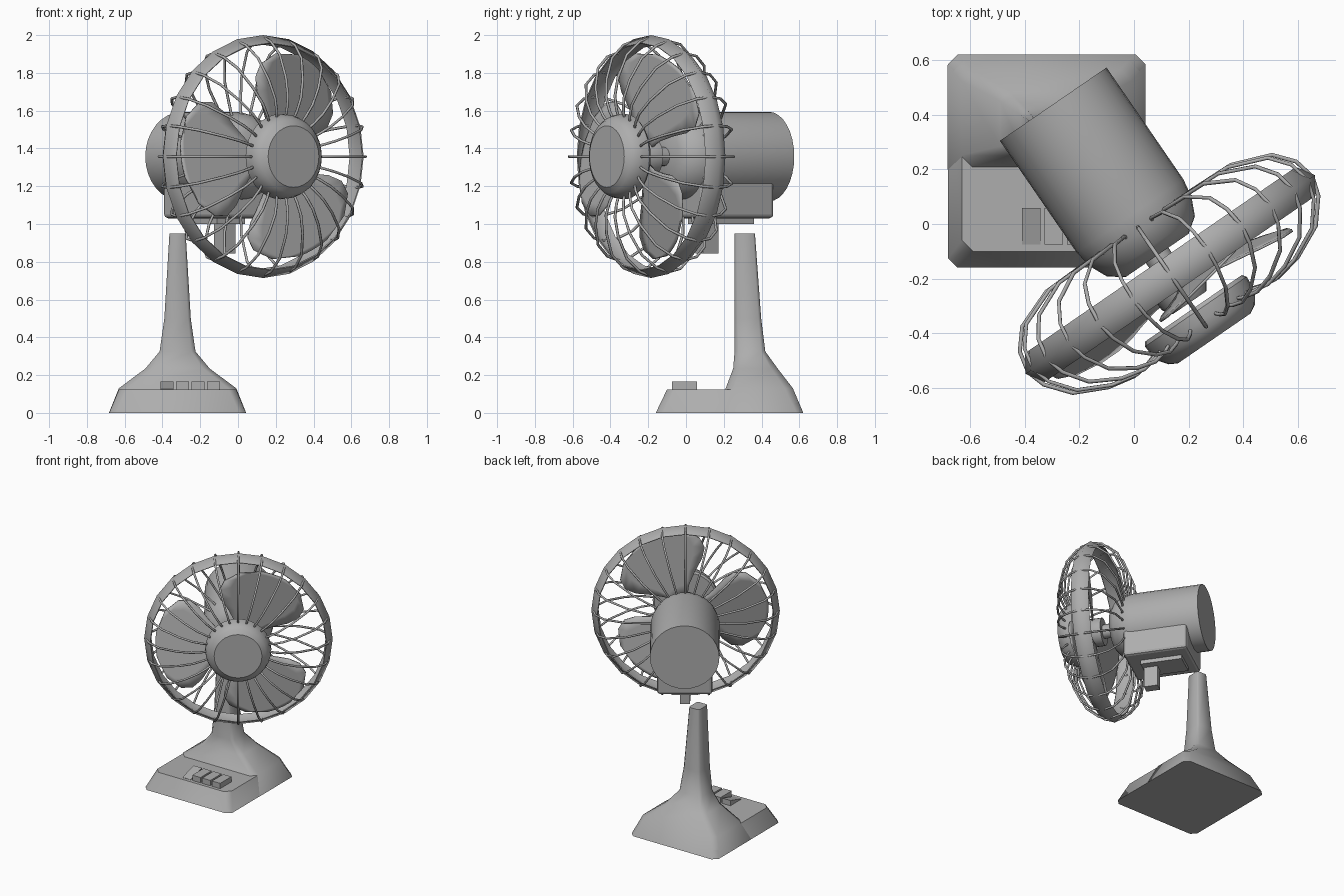
import bpy, bmesh, math
from mathutils import Matrix, Vector

if "Cube" in bpy.data.objects:
    bpy.data.objects.remove(bpy.data.objects["Cube"])

grey = bpy.data.materials.new("plain_grey")
grey.diffuse_color = (0.42, 0.42, 0.42, 1)
grey.use_nodes = True
grey.node_tree.nodes["Principled BSDF"].inputs["Base Color"].default_value = grey.diffuse_color

# The head is built facing -y around its axis, then turned and lifted
HEAD = Matrix.Translation((0.133, -0.185, 1.357)) @ Matrix.Rotation(math.radians(34.5), 4, 'Z')


def finish(name, bm, matrix=None, smooth=None):
    bmesh.ops.recalc_face_normals(bm, faces=bm.faces)
    me = bpy.data.meshes.new(name)
    bm.to_mesh(me)
    bm.free()
    ob = bpy.data.objects.new(name, me)
    bpy.context.collection.objects.link(ob)
    me.materials.append(grey)
    if matrix:
        ob.matrix_world = matrix
    if smooth:
        bpy.ops.object.select_all(action='DESELECT')
        ob.select_set(True)
        bpy.context.view_layer.objects.active = ob
        bpy.ops.object.shade_smooth_by_angle(angle=math.radians(smooth))
    return ob


def bridge(bm, loops, caps=True, closed=False):
    """Skin a series of equal-length point rings."""
    rings = [[bm.verts.new(p) for p in loop] for loop in loops]
    pairs = list(zip(rings, rings[1:])) + ([(rings[-1], rings[0])] if closed else [])
    for a, b in pairs:
        for i in range(len(a)):
            j = (i + 1) % len(a)
            bm.faces.new((a[i], a[j], b[j], b[i]))
    if caps and not closed:
        bm.faces.new(rings[0])
        bm.faces.new(rings[-1])


def turned(name, profile, n, smooth, closed=False):
    """Revolve (radius, forward) points around the head axis."""
    bm = bmesh.new()
    loops = [[(r * math.cos(2 * math.pi * i / n), -f, r * math.sin(2 * math.pi * i / n))
              for i in range(n)] for r, f in profile]
    bridge(bm, loops, closed=closed)
    return finish(name, bm, HEAD, smooth)


def box(name, lo, hi, matrix=None, bevel=0):
    bm = bmesh.new()
    lo, hi = Vector(lo), Vector(hi)
    bmesh.ops.create_cube(bm, size=1)
    for v in bm.verts:
        v.co = (lo + hi) / 2 + Vector(a * b for a, b in zip(v.co, hi - lo))
    if bevel:
        bmesh.ops.bevel(bm, geom=list(bm.edges), offset=bevel, segments=2,
                        affect='EDGES', profile=0.5)
    return finish(name, bm, matrix)


def section(z, hx, y0, y1, c, cx=-0.32):
    """Rectangle with cut corners."""
    return [(cx - hx + c, y0, z), (cx + hx - c, y0, z), (cx + hx, y0 + c, z), (cx + hx, y1 - c, z),
            (cx + hx - c, y1, z), (cx - hx + c, y1, z), (cx - hx, y1 - c, z), (cx - hx, y0 + c, z)]


# Base plinth
bm = bmesh.new()
bridge(bm, [section(0, 0.362, -0.16, 0.62, 0.035), section(0.125, 0.31, -0.10, 0.565, 0.04)])
finish("base", bm, smooth=55)

# Flared column growing out of the rear of the base
bm = bmesh.new()
bridge(bm, [section(*s) for s in (
    (0.0, 0.363, 0.16, 0.621, 0.04), (0.13, 0.311, 0.21, 0.566, 0.042),
    (0.235, 0.17, 0.25, 0.485, 0.035), (0.325, 0.095, 0.257, 0.42, 0.022),
    (0.5, 0.07, 0.258, 0.398, 0.015), (0.95, 0.043, 0.258, 0.365, 0.01))])
finish("column", bm, smooth=60)

# Push buttons
for i in range(4):
    x = -0.41 + i * 0.082
    b = box(f"button_{i + 1}", (x, -0.075, 0.115), (x + 0.068, 0.058, 0.165))
    if i == 0:  # the pressed one slopes down to the front
        for v in b.data.vertices:
            if v.co.z > 0.14 and v.co.y < 0:
                v.co.z = 0.127

# Motor housing with rounded front
turned("motor_housing", [(0.237, -0.757), (0.237, -0.26), (0.225, -0.19), (0.195, -0.125),
                         (0.14, -0.085)], 32, 40)

# Motor bracket, ledge and tilt tab below the housing
box("motor_bracket", (-0.188, 0.20, -0.327), (0.188, 0.665, -0.10), HEAD, 0.02)
box("bracket_ledge", (-0.09, 0.30, -0.357), (0.09, 0.60, -0.31), HEAD)
box("tilt_tab", (-0.035, 0.31, -0.512), (0.035, 0.41, -0.31), HEAD)

# Front cap, motor shaft and blade hub
turned("front_cap", [(0.215, 0.15), (0.226, 0.165), (0.223, 0.205), (0.212, 0.24), (0.192, 0.267),
                     (0.165, 0.282), (0.163, 0.284)], 32, 34)
turned("motor_shaft", [(0.05, -0.1), (0.05, 0.02)], 16, 40)
turned("blade_hub", [(0.10, -0.01), (0.10, 0.09), (0.075, 0.125)], 24, 40)

# Guard band with a crowned outer face
turned("guard_band", [(0.602, -0.064), (0.643, 0.0), (0.602, 0.064), (0.597, 0.06),
                      (0.632, 0.0), (0.597, -0.06)], 24, 75, closed=True)

# Wire guard: one bent wire repeated around the axis
WIRE = [(0.19, 0.17), (0.20, 0.205), (0.25, 0.222), (0.32, 0.232), (0.42, 0.212), (0.54, 0.155),
        (0.61, 0.07), (0.632, 0), (0.614, -0.08), (0.555, -0.15), (0.41, -0.205),
        (0.235, -0.21), (0.19, -0.19), (0.185, -0.15)]
cu = bpy.data.curves.new("wire_guard", 'CURVE')
cu.dimensions = '3D'
cu.bevel_depth = 0.0075
cu.bevel_resolution = 1
cu.use_fill_caps = True
N = 24
for k in range(N):
    a = 2 * math.pi * k / N
    sp = cu.splines.new('POLY')
    sp.points.add(len(WIRE) - 1)
    for p, (r, f) in zip(sp.points, WIRE):
        p.co = (r * math.cos(a), -f, r * math.sin(a), 1)
cu.materials.append(grey)
wires = bpy.data.objects.new("wire_guard", cu)
bpy.context.collection.objects.link(wires)
wires.matrix_world = HEAD

# Three broad pitched blades: (radius, half angle in degrees) outline
OUTLINE = [(0.07, 34), (0.16, 34), (0.26, 40), (0.36, 44), (0.44, 43), (0.50, 37), (0.545, 25),
           (0.565, 9)]
STEPS = 8
for k in range(3):
    mid = math.radians(64 + 118 * k)
    bm = bmesh.new()
    rows = []
    for r, half in OUTLINE:
        row = []
        for i in range(STEPS + 1):
            t = math.radians(half) * (2 * i / STEPS - 1)
            f = 0.2 * r * math.sin(t) + 0.06
            row.append(bm.verts.new((r * math.cos(mid + t), -f, r * math.sin(mid + t))))
        rows.append(row)
    for a, b in zip(rows, rows[1:]):
        for i in range(STEPS):
            bm.faces.new((a[i], a[i + 1], b[i + 1], b[i]))
    blade = finish(f"blade_{k + 1}", bm, HEAD, 40)
    mod = blade.modifiers.new("thickness", 'SOLIDIFY')
    mod.thickness = 0.01
    mod.offset = 0
